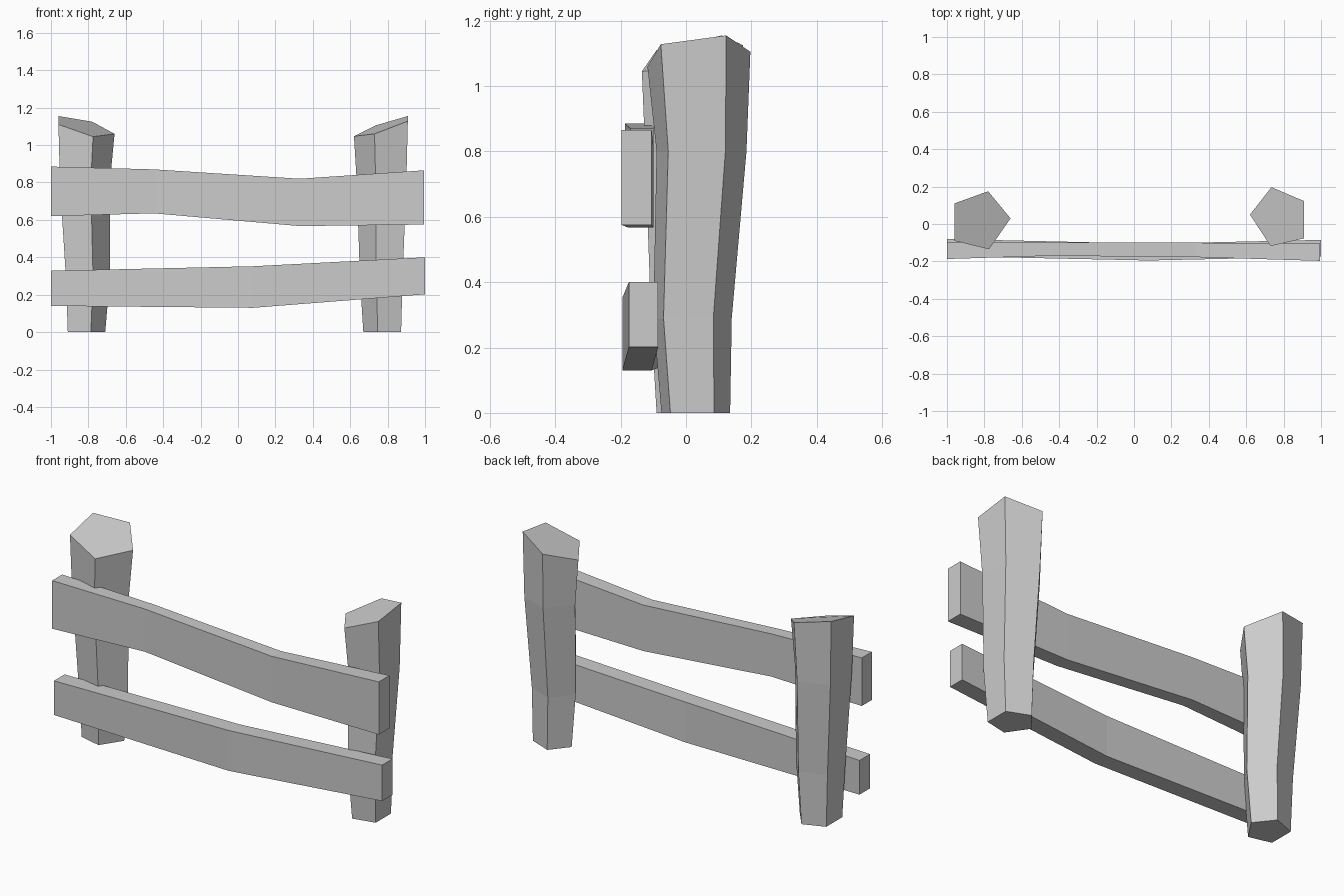
import bpy
import bmesh

cube = bpy.data.objects.get("Cube")
if cube:
    bpy.data.objects.remove(cube, do_unlink=True)

grey = bpy.data.materials.new("weathered_grey")
grey.use_nodes = True
GREY = (0.6, 0.6, 0.6, 1)
grey.diffuse_color = GREY
grey.node_tree.nodes["Principled BSDF"].inputs["Base Color"].default_value = GREY


def loft(name, rings):
    """Skin a closed flat-shaded solid through rings of equal point count."""
    bm = bmesh.new()
    loops = [[bm.verts.new(p) for p in ring] for ring in rings]
    for a, b in zip(loops, loops[1:]):
        for i in range(len(a)):
            j = (i + 1) % len(a)
            bm.faces.new((a[i], a[j], b[j], b[i]))
    bm.faces.new(loops[0])
    bm.faces.new(loops[-1])
    bmesh.ops.recalc_face_normals(bm, faces=bm.faces[:])
    mesh = bpy.data.meshes.new(name)
    bm.to_mesh(mesh)
    bm.free()
    mesh.materials.append(grey)
    obj = bpy.data.objects.new(name, mesh)
    bpy.context.collection.objects.link(obj)


def post(name, top, sections):
    """Five-sided post: each section fits the top outline into
    the box (z, x_min, x_max, y_min, y_max); the slanted top closes it."""
    xs, ys = [p[0] for p in top], [p[1] for p in top]
    x0, x1, y0, y1 = min(xs), max(xs), min(ys), max(ys)
    rings = []
    for z, a, b, c, d in sections:
        rings.append([(a + (x - x0) / (x1 - x0) * (b - a),
                       c + (y - y0) / (y1 - y0) * (d - c), z) for x, y, _ in top])
    loft(name, rings + [top])


def rail(name, sections):
    """Board skinned through sections (x, y_front, y_back, z_low, z_high)."""
    loft(name, [[(x, f, lo), (x, b, lo), (x, b, hi), (x, f, hi)]
                for x, f, b, lo, hi in sections])


# Crooked posts with slanted tops
post("left_post",
     [(-0.96, 0.11, 1.155), (-0.96, -0.09, 1.11), (-0.775, -0.135, 1.045),
      (-0.66, 0.03, 1.06), (-0.78, 0.175, 1.125)],
     [(0, -0.91, -0.71, -0.09, 0.125),
      (0.29, -0.92, -0.685, -0.107, 0.135),
      (0.8, -0.952, -0.685, -0.125, 0.165)])
post("right_post",
     [(0.908, 0.123, 1.155), (0.908, -0.077, 1.128), (0.73, -0.118, 1.06),
      (0.62, 0.05, 1.047), (0.735, 0.197, 1.105)],
     [(0, 0.67, 0.872, -0.075, 0.135),
      (0.29, 0.652, 0.88, -0.1, 0.14),
      (0.8, 0.635, 0.9, -0.09, 0.185)])

# Bent rails across the front
rail("upper_rail", [(-1, -0.187, -0.1, 0.62, 0.885),
                    (-0.45, -0.17, -0.1, 0.635, 0.87),
                    (0.33, -0.177, -0.1, 0.567, 0.82),
                    (0.995, -0.197, -0.105, 0.575, 0.865)])
rail("lower_rail", [(-1, -0.172, -0.08, 0.14, 0.328),
                    (0.08, -0.195, -0.105, 0.13, 0.352),
                    (1, -0.175, -0.085, 0.202, 0.4)])
